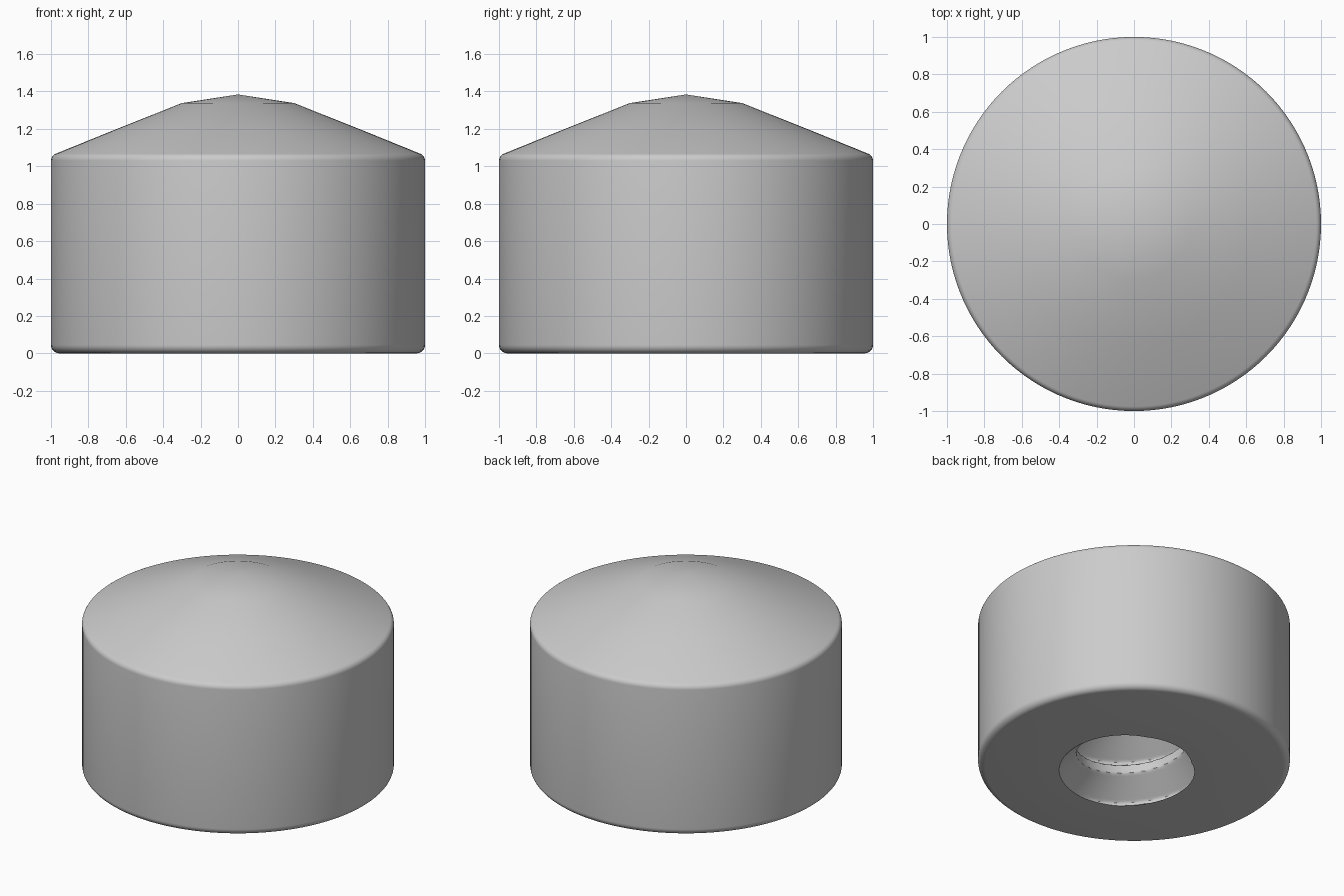
import bpy
import bmesh
import math

cube = bpy.data.objects.get("Cube")
if cube:
    bpy.data.objects.remove(cube, do_unlink=True)

SEGMENTS = 120
PITCH = 0.3
MINOR, MAJOR = 0.37, 0.53
DEPTH = 0.75


def thread_radius(angle, z):
    """Radius of the threaded bore: root, flank, crest, flank."""
    t = ((angle - math.radians(268)) / math.tau + z / PITCH) % 1
    if t < 0.43:
        k = 1 - t / 0.43
    elif t < 0.63:
        k = 0
    else:
        k = min((t - 0.63) / 0.3, 1)
    return MINOR + (MAJOR - MINOR) * k


def corner(radius, cx, cz, start, end, steps=6):
    """Points along a rounded corner of the profile."""
    angles = [math.radians(start + (end - start) * i / steps) for i in range(steps + 1)]
    return [(cx + radius * math.cos(a), cz + radius * math.sin(a)) for a in angles]


# Outer profile from underside to the shallow tip
outer = corner(0.045, 0.955, 0.045, -90, 0) + corner(0.04, 0.96, 1.03, 0, 68)
outer += [(0.64, 1.203), (0.3, 1.338)]

bm = bmesh.new()
angles = [math.tau * i / SEGMENTS for i in range(SEGMENTS)]


def ring(radius_at, z):
    return [bm.verts.new((radius_at(a) * math.cos(a), radius_at(a) * math.sin(a), z))
            for a in angles]


# Threaded bore rings run from its closed end down to the mouth
levels = 75
rings = [ring(lambda a, z=DEPTH * i / levels: thread_radius(a, z), DEPTH * i / levels)
         for i in range(levels, -1, -1)]
mouth_index = levels
rings += [ring(lambda a, r=r: r, z) for r, z in outer]

for lower, upper in zip(rings, rings[1:]):
    for i in range(SEGMENTS):
        j = (i + 1) % SEGMENTS
        bm.faces.new((lower[i], lower[j], upper[j], upper[i]))

# Close the tip and the end of the bore
for end, z in ((rings[-1], 1.384), (rings[0], DEPTH)):
    centre = bm.verts.new((0, 0, z))
    for i in range(SEGMENTS):
        bm.faces.new((end[i], end[(i + 1) % SEGMENTS], centre))
bmesh.ops.recalc_face_normals(bm, faces=bm.faces)

mesh = bpy.data.meshes.new("threaded_cap")
bm.to_mesh(mesh)
bm.free()
cap = bpy.data.objects.new("threaded_cap", mesh)
bpy.context.collection.objects.link(cap)

# Plain grey finish
grey = bpy.data.materials.new("plain_grey")
grey.use_nodes = True
colour = (0.6, 0.6, 0.6, 1)
grey.diffuse_color = colour
grey.node_tree.nodes["Principled BSDF"].inputs["Base Color"].default_value = colour
mesh.materials.append(grey)

bpy.context.view_layer.objects.active = cap
cap.select_set(True)
bpy.ops.object.shade_smooth_by_angle(angle=math.radians(35))
